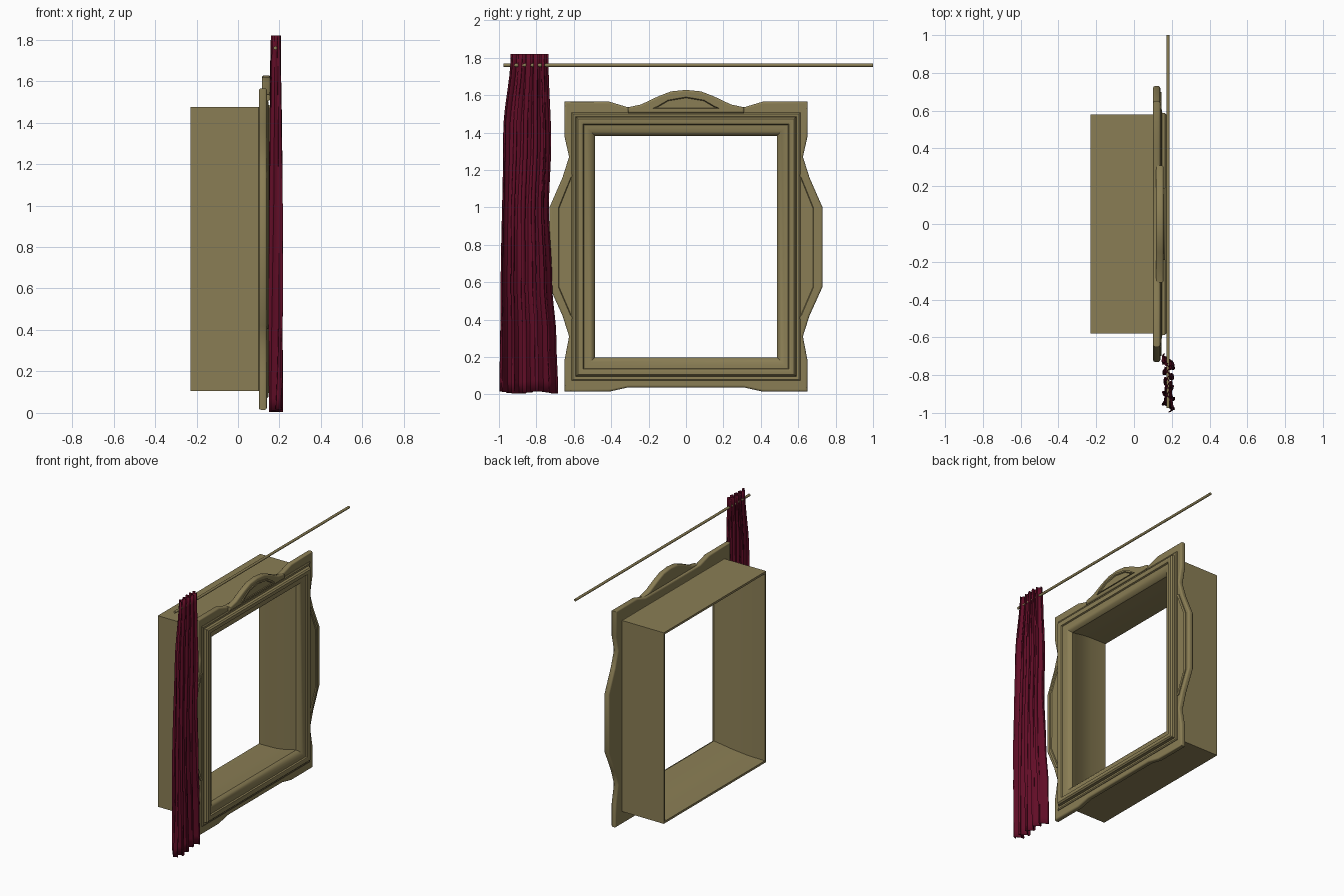
import bpy, bmesh, math
from mathutils import Matrix

cube = bpy.data.objects.get("Cube")
if cube:
    bpy.data.objects.remove(cube)


def material(name, rgb):
    m = bpy.data.materials.new(name)
    m.use_nodes = True
    m.diffuse_color = (*rgb, 1)
    bsdf = m.node_tree.nodes["Principled BSDF"]
    bsdf.inputs["Base Color"].default_value = (*rgb, 1)
    bsdf.inputs["Roughness"].default_value = 0.8
    return m


GOLD = material("antique gold", (0.255, 0.208, 0.09))
RED = material("wine red", (0.12, 0.004, 0.02))
MID = 0.79          # height of the opening's centre
EXTRA = 0.105       # how much taller than wide the opening is, per side


def add_object(name, mesh, mat, angle=35):
    ob = bpy.data.objects.new(name, mesh)
    bpy.context.collection.objects.link(ob)
    mesh.materials.clear()
    mesh.materials.append(mat)
    bpy.ops.object.select_all(action='DESELECT')
    ob.select_set(True)
    bpy.context.view_layer.objects.active = ob
    bpy.ops.object.shade_smooth_by_angle(angle=math.radians(angle))
    return ob


def finish(name, bm, mat, angle=35):
    bmesh.ops.recalc_face_normals(bm, faces=bm.faces)
    mesh = bpy.data.meshes.new(name)
    bm.to_mesh(mesh)
    bm.free()
    return add_object(name, mesh, mat, angle)


def rectangle(offset):
    h = offset + EXTRA
    return [(-offset, MID - h), (offset, MID - h), (offset, MID + h), (-offset, MID + h)]


def mitred_ring(name, profile):
    """Sweep a closed (offset, x) profile around the rectangular opening."""
    bm = bmesh.new()
    rings = [[bm.verts.new((x, y, z)) for y, z in rectangle(o)] for o, x in profile]
    for i, a in enumerate(rings):
        b = rings[(i + 1) % len(rings)]
        for k in range(4):
            j = (k + 1) % 4
            bm.faces.new((a[k], a[j], b[j], b[k]))
    return finish(name, bm, GOLD)


def plate(name, outlines, x_mid, half, bevel):
    """Flat filled outline in the YZ plane with rounded edges."""
    curve = bpy.data.curves.new(name, 'CURVE')
    curve.dimensions = '2D'
    curve.fill_mode = 'BOTH'
    curve.extrude = half - bevel
    curve.bevel_depth = bevel
    curve.bevel_resolution = 2
    curve.offset = -bevel
    for pts in outlines:
        s = curve.splines.new('POLY')
        s.points.add(len(pts) - 1)
        for p, (y, z) in zip(s.points, pts):
            p.co = (y, z, 0, 1)
        s.use_cyclic_u = True
    tmp = bpy.data.objects.new(name + "_curve", curve)
    bpy.context.collection.objects.link(tmp)
    graph = bpy.context.evaluated_depsgraph_get()
    mesh = bpy.data.meshes.new_from_object(tmp.evaluated_get(graph))
    bpy.data.objects.remove(tmp)
    turn = Matrix.Rotation(math.pi / 2, 4, 'Z') @ Matrix.Rotation(math.pi / 2, 4, 'X')
    mesh.transform(Matrix.Translation((x_mid, 0, 0)) @ turn)
    return add_object(name, mesh, GOLD)


def sunken_panel(name, pts, x_back, x_front, border, depth):
    """Raised panel whose middle is inset and pushed back."""
    bm = bmesh.new()
    face = bm.faces.new([bm.verts.new((x_back, y, z)) for y, z in pts])
    face.normal_update()
    if face.normal.x < 0:
        face.normal_flip()
    out = bmesh.ops.extrude_face_region(bm, geom=[face], use_keep_orig=True)
    verts = [g for g in out["geom"] if isinstance(g, bmesh.types.BMVert)]
    bmesh.ops.translate(bm, verts=verts, vec=(x_front - x_back, 0, 0))
    bmesh.ops.recalc_face_normals(bm, faces=bm.faces)
    front = max(bm.faces, key=lambda f: f.calc_center_median().x)
    bmesh.ops.inset_region(bm, faces=[front], thickness=border)
    bmesh.ops.inset_region(bm, faces=[front], thickness=0.006, depth=-depth)
    return finish(name, bm, GOLD)


# Deep box with flared inside walls, a narrow lip and a rounded front moulding
mitred_ring("box_and_moulding", [
    (0.58, -0.23), (0.58, 0.10), (0.612, 0.12), (0.612, 0.143), (0.605, 0.148),
    (0.59, 0.145), (0.587, 0.163), (0.578, 0.172), (0.565, 0.173), (0.55, 0.167),
    (0.546, 0.157), (0.53, 0.156), (0.512, 0.15), (0.496, 0.138), (0.487, 0.12),
    (0.50, 0.08), (0.535, 0.0), (0.56, -0.10), (0.565, -0.23)])

# Scalloped outer plate: one half of the outline, then its mirror
right = [(0.31, 0.037), (0.41, 0.015), (0.65, 0.015), (0.65, 0.18), (0.625, 0.31),
         (0.66, 0.42), (0.73, 0.575), (0.73, 1.0), (0.66, 1.16), (0.625, 1.27),
         (0.65, 1.38), (0.65, 1.565), (0.41, 1.565), (0.31, 1.535)]
outline = right + [(-y, z) for y, z in reversed(right)]
plate("outer_frame", [outline, rectangle(0.572)], 0.12, 0.019, 0.01)

# Sunken side panels
for side, label in ((1, "right"), (-1, "left")):
    pts = [(0.60, 0.40), (0.63, 0.41), (0.70, 0.57), (0.70, 1.0), (0.63, 1.17), (0.60, 1.18)]
    sunken_panel(label + "_side_panel", [(side * y, z) for y, z in pts],
                 0.13, 0.145, 0.018, 0.009)

# Arched crest with a sunken middle
arch = [(0.31, 1.535), (0.24, 1.55), (0.15, 1.593), (0.08, 1.62)]
crest = ([(0.31, 1.505)] + arch + [(0, 1.628)] + [(-y, z) for y, z in reversed(arch)]
         + [(-0.31, 1.505)])
plate("crest", [crest], 0.136, 0.02, 0.01)
half = [(0.19, 1.525), (0.16, 1.55), (0.10, 1.585)]
sunken_panel("crest_panel", half + [(0, 1.602)] + [(-y, z) for y, z in reversed(half)],
             0.145, 0.163, 0.012, 0.009)

# Curtain rod along the top
bm = bmesh.new()
bmesh.ops.create_cone(bm, cap_ends=True, segments=12, radius1=0.009, radius2=0.009, depth=1.975,
                      matrix=Matrix.Translation((0.18, 0.0125, 1.76))
                      @ Matrix.Rotation(math.pi / 2, 4, 'X'))
finish("curtain_rod", bm, GOLD)


# Gathered curtain: a pleated sheet between two drifting edges
def blend(keys, z):
    for (z0, a), (z1, b) in zip(keys, keys[1:]):
        if z <= z1:
            t = max(0, (z - z0) / (z1 - z0))
            return a + (b - a) * t * t * (3 - 2 * t)
    return keys[-1][1]


LEFT = [(0, -0.995), (0.5, -0.99), (1.4, -0.975), (1.82, -0.935)]
RIGHT = [(0, -0.685), (0.3, -0.695), (0.6, -0.718), (1.0, -0.735), (1.35, -0.722), (1.82, -0.738)]
COLS, ROWS = 100, 30
bm = bmesh.new()
rows = []
for r in range(ROWS + 1):
    v = r / ROWS
    row = []
    for c in range(COLS + 1):
        u = c / COLS
        z = 0.01 + 1.81 * v + 0.006 * math.sin(9 * u + 2) * (1 - v)
        phase = 2 * math.pi * 5 * u + 0.7 * math.sin(2.5 * v + 4 * u)
        amp = (0.036 - 0.015 * v) * (0.8 + 0.2 * math.sin(7 * u + 3 * v))
        x = 0.182 + amp * math.sin(phase) + 0.004 * math.sin(3 * phase + 5 * v)
        y = blend(LEFT, z) * (1 - u) + blend(RIGHT, z) * u
        y += 0.016 * math.sin(2 * phase) * math.sin(math.pi * u) ** 0.5 if 0 < u < 1 else 0
        row.append(bm.verts.new((x, y, z)))
    rows.append(row)
for a, b in zip(rows, rows[1:]):
    for c in range(COLS):
        bm.faces.new((a[c], a[c + 1], b[c + 1], b[c]))
curtain = finish("curtain", bm, RED, 60)
solid = curtain.modifiers.new("cloth_thickness", 'SOLIDIFY')
solid.thickness = 0.005
solid.offset = 0
